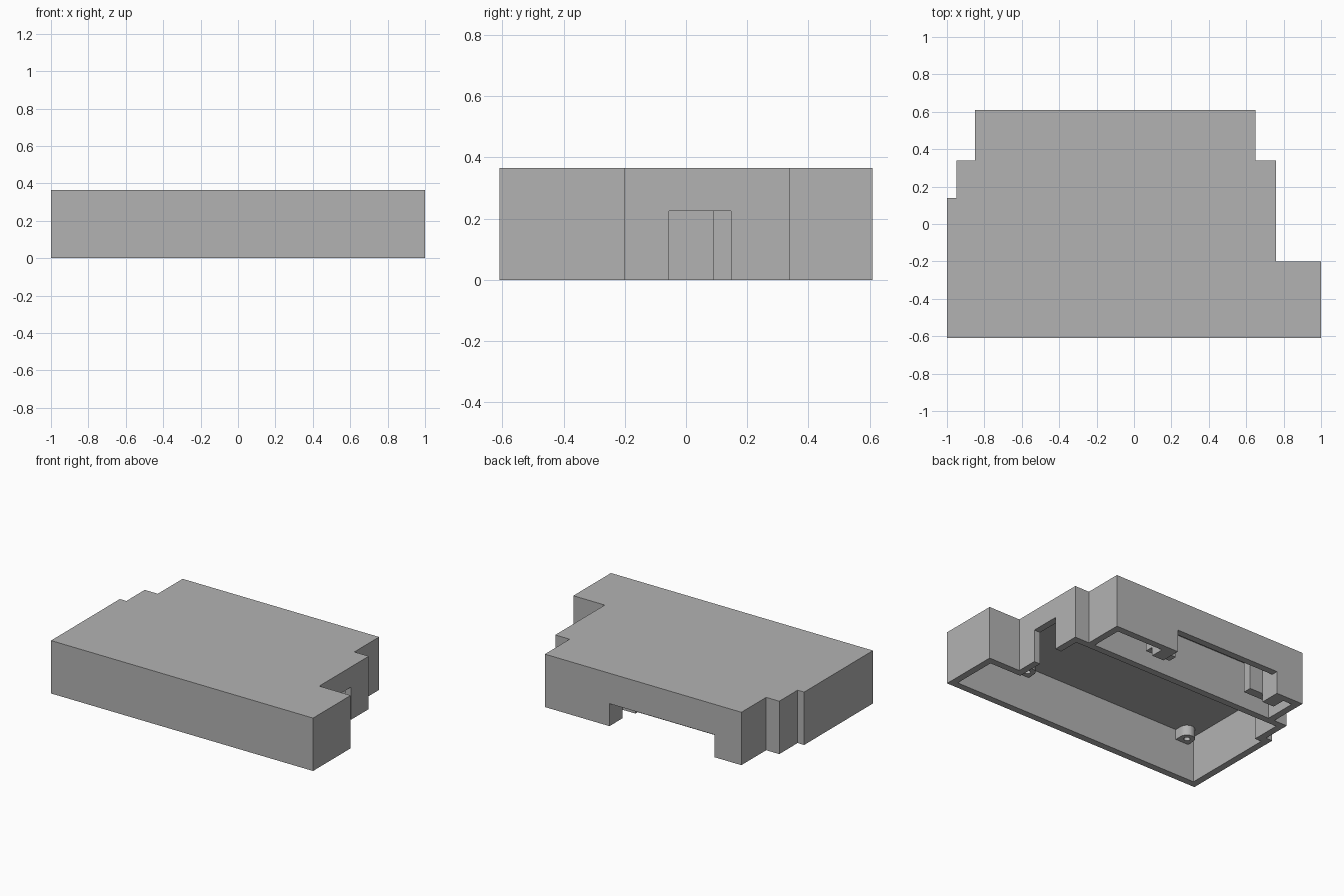
import bpy, bmesh, math

cube = bpy.data.objects.get("Cube")
if cube:
    bpy.data.objects.remove(cube, do_unlink=True)

grey = bpy.data.materials.new("plain_grey")
grey.use_nodes = True
COLOUR = (0.45, 0.45, 0.45, 1)
grey.diffuse_color = COLOUR
grey.node_tree.nodes["Principled BSDF"].inputs["Base Color"].default_value = COLOUR

HEIGHT = 0.365
CEILING = 0.32


def prism(name, outline, low, high):
    """Extrude a flat outline from low to high."""
    bm = bmesh.new()
    base = bm.faces.new([bm.verts.new((x, y, low)) for x, y in outline])
    top = bmesh.ops.extrude_face_region(bm, geom=[base])["geom"]
    moved = [v for v in top if isinstance(v, bmesh.types.BMVert)]
    bmesh.ops.translate(bm, verts=moved, vec=(0, 0, high - low))
    bmesh.ops.recalc_face_normals(bm, faces=bm.faces)
    mesh = bpy.data.meshes.new(name)
    bm.to_mesh(mesh)
    bm.free()
    mesh.materials.append(grey)
    obj = bpy.data.objects.new(name, mesh)
    bpy.context.collection.objects.link(obj)
    return obj


def box(name, x0, x1, y0, y1, z0, z1):
    return prism(name, [(x0, y0), (x1, y0), (x1, y1), (x0, y1)], z0, z1)


def circle(cx, cy, radius, start=0, sweep=2 * math.pi, count=24):
    return [(cx + radius * math.cos(start + sweep * i / count),
             cy + radius * math.sin(start + sweep * i / count)) for i in range(count)]


def cut(target, cutter):
    """Subtract the cutter and discard it."""
    mod = target.modifiers.new("cut", 'BOOLEAN')
    mod.operation = 'DIFFERENCE'
    mod.solver = 'EXACT'
    mod.object = cutter
    cutter.hide_render = True
    bpy.context.view_layer.objects.active = target
    bpy.ops.object.modifier_apply(modifier=mod.name)
    bpy.data.objects.remove(cutter, do_unlink=True)


# Stepped outer shell
shell = prism("case_shell", [
    (-1, -0.61), (1, -0.61), (1, -0.2), (0.76, -0.2), (0.76, 0.34), (0.65, 0.34),
    (0.65, 0.61), (-0.85, 0.61), (-0.85, 0.34), (-0.95, 0.34), (-0.95, 0.14), (-1, 0.14),
], 0, HEIGHT)

# Main chamber, open below
cut(shell, prism("main_chamber", [
    (-0.953, -0.563), (0.953, -0.563), (0.953, -0.247), (0.713, -0.247),
    (0.713, 0.293), (-0.903, 0.293), (-0.903, 0.09), (-0.953, 0.09),
], -0.1, CEILING))

# Back chamber behind the dividing wall
cut(shell, box("back_chamber", -0.803, 0.603, 0.34, 0.563, -0.1, CEILING))

# Openings in the back wall and the side wall
cut(shell, box("back_opening", -0.645, 0.157, 0.52, 0.7, -0.1, 0.155))
cut(shell, box("side_opening", 0.69, 0.8, -0.055, 0.147, -0.1, 0.225))

# Guide blocks and retaining tabs at both ends of the back opening
for side, edge, out in (("left", 0.157, 1), ("right", -0.645, -1)):
    x0, x1 = sorted((edge, edge + out * 0.09))
    box(side + "_guide_block", x0, x1, 0.47, 0.565, 0, CEILING + 0.01)
    x0, x1 = sorted((edge - out * 0.1, edge + out * 0.09))
    box(side + "_retaining_tab", x0, x1, 0.41, 0.47, 0.06, CEILING + 0.01)

# Screw bosses along the front wall
for side, x in (("left", 0.43), ("right", -0.86)):
    y, r = -0.515, 0.05
    outline = circle(x, y, r, 0, math.pi) + [(x - r, y), (x - r, -0.57), (x + r, -0.57)]
    boss = prism(side + "_screw_boss", outline, 0.25, CEILING + 0.01)
    cut(boss, prism("screw_hole", circle(x, y, 0.02), 0.2, 0.31))
